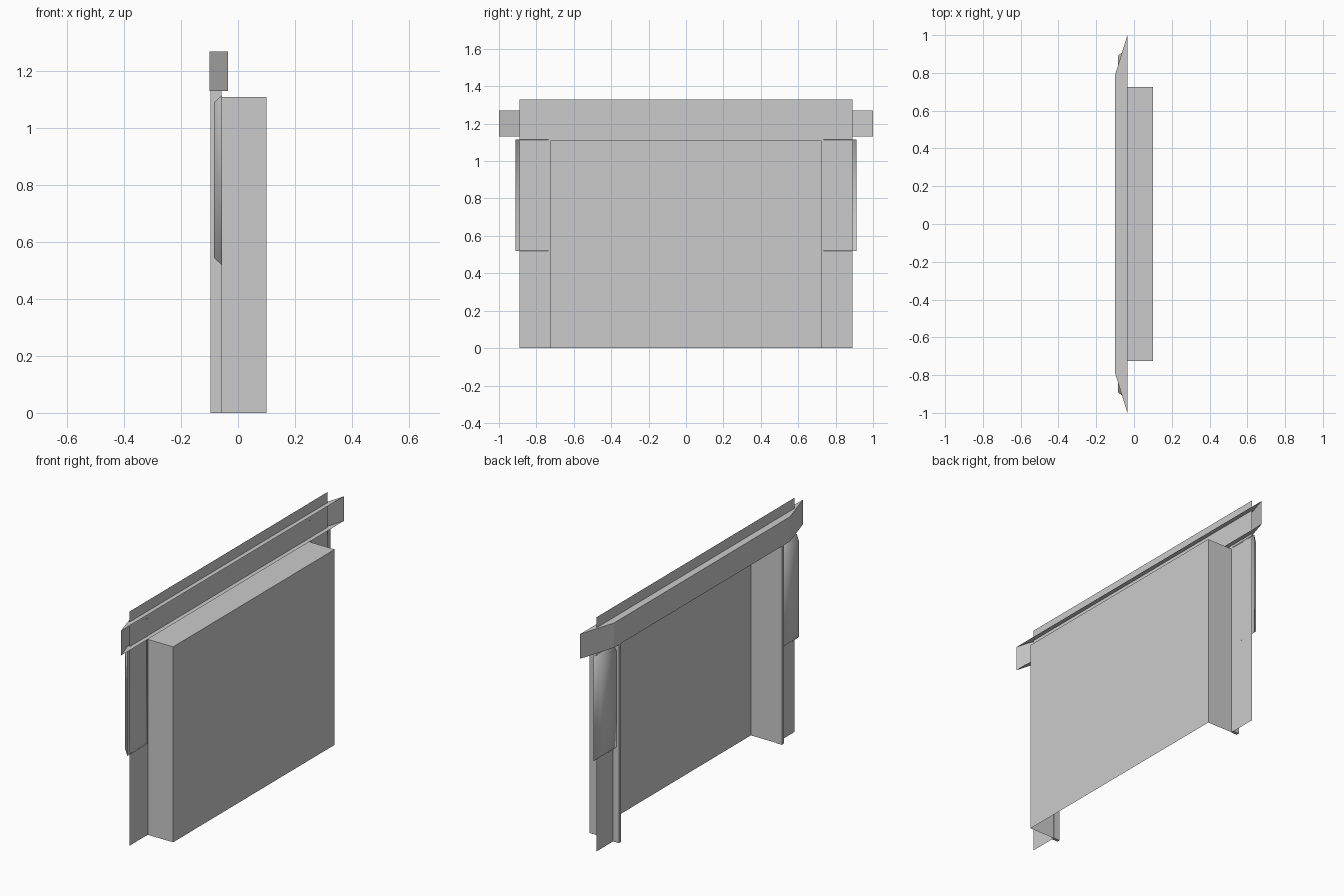
import bpy, bmesh

old = bpy.data.objects.get("Cube")
if old:
    bpy.data.objects.remove(old, do_unlink=True)

grey = bpy.data.materials.new("plain_grey")
grey.use_nodes = True
colour = (0.6, 0.6, 0.6, 1)
grey.diffuse_color = colour
grey.node_tree.nodes["Principled BSDF"].inputs["Base Color"].default_value = colour


def make(name, faces, smooth=False):
    """Build an object from a list of faces given as corner points."""
    bm = bmesh.new()
    for pts in faces:
        bm.faces.new([bm.verts.new(p) for p in pts])
    bmesh.ops.remove_doubles(bm, verts=bm.verts, dist=0.0001)
    bmesh.ops.recalc_face_normals(bm, faces=bm.faces)
    for f in bm.faces:
        f.smooth = smooth
    mesh = bpy.data.meshes.new(name)
    bm.to_mesh(mesh)
    bm.free()
    mesh.materials.append(grey)
    obj = bpy.data.objects.new(name, mesh)
    bpy.context.collection.objects.link(obj)
    return obj


def rect(x, y0, y1, z0, z1):
    """Corners of an upright rectangle facing along x."""
    return [(x, y0, z0), (x, y1, z0), (x, y1, z1), (x, y0, z1)]


def bridge(a, b, sides=(0, 1, 2, 3)):
    """Side walls between two loops: 0 bottom, 1 and 3 ends, 2 top."""
    n = len(a)
    return [[a[i], a[(i + 1) % n], b[(i + 1) % n], b[i]] for i in sides]


WALL, FRONT = -0.06, 0.1
HALF, OPEN_TOP = 0.725, 1.11

# Recess: shell open at the rear and underneath
mouth = rect(WALL, -HALF, HALF, 0, OPEN_TOP)
far = rect(FRONT, -HALF, HALF, 0, OPEN_TOP)
make("recess_shell", [far] + bridge(mouth, far, (1, 2, 3)))

# Thin surround panel with a doorway-shaped opening
make("surround_panel", [
    rect(WALL, -0.89, -HALF, 0, OPEN_TOP),
    rect(WALL, HALF, 0.89, 0, OPEN_TOP),
    rect(WALL, -0.89, 0.89, OPEN_TOP, 1.33),
])

# Lintel: hollow moulding with tapered ends, open towards the panel
outline = [(-0.035, -1), (-0.1, -0.79), (-0.1, 0.79), (-0.035, 1)]
low = [(x, y, 1.13) for x, y in outline]
high = [(x, y, 1.27) for x, y in outline]
make("lintel", [low, high] + bridge(low, high, (0, 1, 2)))

for side, word in ((1, "back"), (-1, "front")):
    # Narrow post along the edge of the opening
    a = rect(-0.0585, side * 0.722, side * 0.74, 0, 1.23)
    b = rect(-0.097, side * 0.722, side * 0.74, 0, 1.23)
    make(word + "_post", [a, b] + bridge(a, b))

    # Raised side plate with sloping edges
    a = rect(-0.057, side * 0.735, side * 0.912, 0.52, 1.115)
    b = rect(-0.085, side * 0.745, side * 0.892, 0.545, 1.09)
    make(word + "_side_plate", [b] + bridge(a, b), smooth=True)
